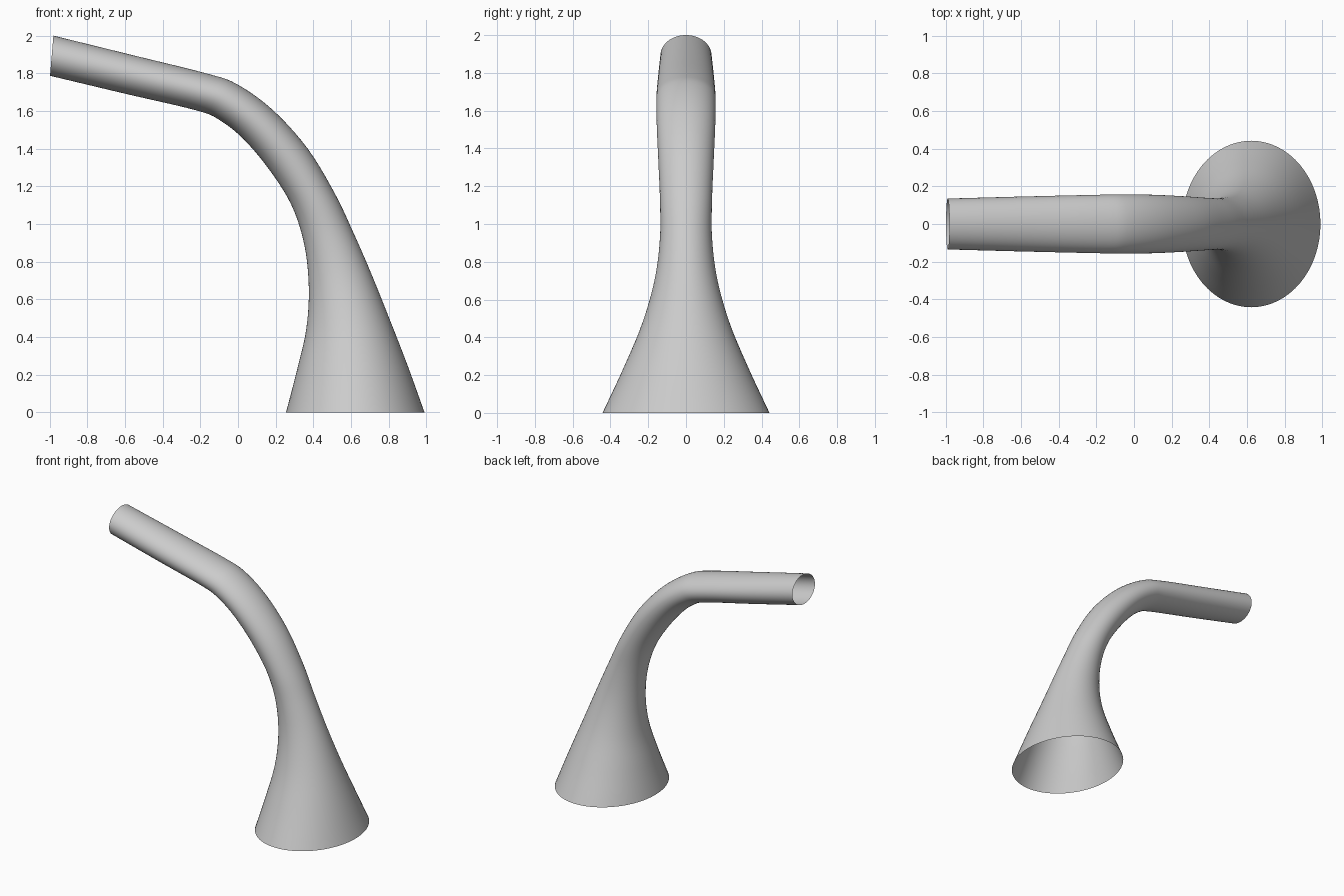
import bpy, bmesh, math
from mathutils import Vector

if "Cube" in bpy.data.objects:
    bpy.data.objects.remove(bpy.data.objects["Cube"])

# Cross-sections: inner edge x,z / outer edge x,z / half width in y
SECTIONS = [Vector(s) for s in (
    (0.255, 0.00, 0.990, 0.00, 0.442),
    (0.312, 0.22, 0.900, 0.25, 0.332),
    (0.362, 0.44, 0.800, 0.507, 0.232),
    (0.376, 0.66, 0.702, 0.75, 0.166),
    (0.352, 0.89, 0.610, 0.96, 0.138),
    (0.284, 1.10, 0.515, 1.16, 0.138),
    (0.165, 1.29, 0.370, 1.40, 0.147),
    (0.030, 1.45, 0.185, 1.605, 0.155),
    (-0.095, 1.55, -0.005, 1.742, 0.157),
    (-0.220, 1.603, -0.170, 1.800, 0.155),
    (-0.600, 1.692, -0.570, 1.899, 0.146),
    (-0.998, 1.787, -0.980, 2.000, 0.135))]
STEPS, SIDES = 5, 64


def catmull(a, b, c, d, t):
    return 0.5 * (2 * b + (c - a) * t + (2 * a - 5 * b + 4 * c - d) * t * t
                  + (3 * b - a - 3 * c + d) * t ** 3)


# Smoothly interpolated sections, ends extended in a straight line
pts = [2 * SECTIONS[0] - SECTIONS[1], *SECTIONS, 2 * SECTIONS[-1] - SECTIONS[-2]]
path = [catmull(*pts[i:i + 4], k / STEPS)
        for i in range(len(SECTIONS) - 1) for k in range(STEPS)] + [SECTIONS[-1]]

# Open-ended flared tube
bm = bmesh.new()
rings = []
for xi, zi, xo, zo, w in path:
    inner, outer = Vector((xi, 0, zi)), Vector((xo, 0, zo))
    mid, half = (inner + outer) / 2, (outer - inner) / 2
    rings.append([bm.verts.new(mid + half * math.cos(a) + Vector((0, w * math.sin(a), 0)))
                  for a in (2 * math.pi * i / SIDES for i in range(SIDES))])
for r, s in zip(rings, rings[1:]):
    for i in range(SIDES):
        j = (i + 1) % SIDES
        bm.faces.new((r[i], r[j], s[j], s[i]))
for f in bm.faces:
    f.smooth = True
mesh = bpy.data.meshes.new("flared_tube")
bm.to_mesh(mesh)
bm.free()
bpy.context.collection.objects.link(bpy.data.objects.new("flared_tube", mesh))
